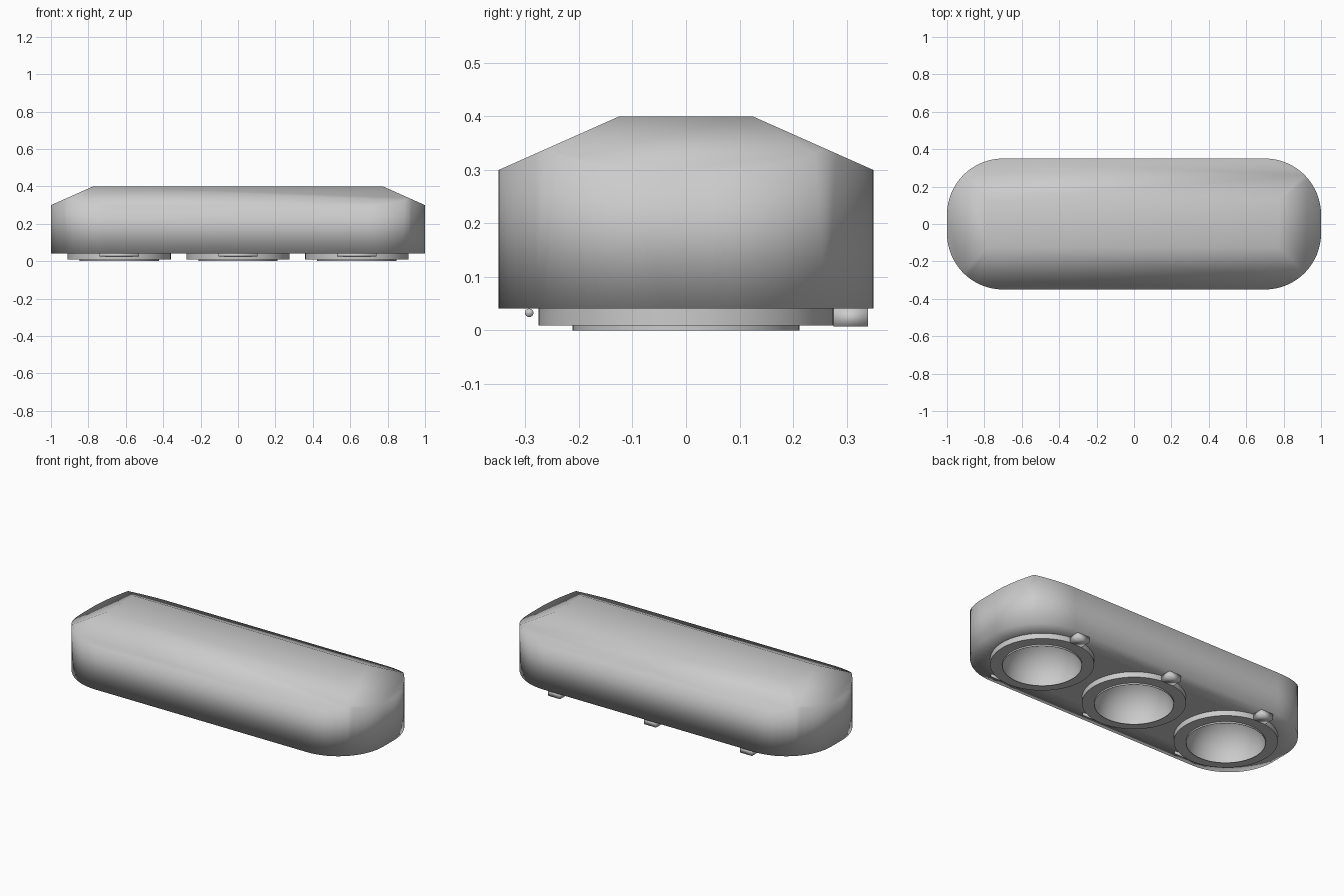
import bpy, bmesh, math

if "Cube" in bpy.data.objects:
    bpy.data.objects.remove(bpy.data.objects["Cube"])

SPACING = 0.635
BASE_Z = 0.041
CENTERS = ((-SPACING, "left"), (0, "middle"), (SPACING, "right"))


def finish(bm, name, angle=None):
    bmesh.ops.recalc_face_normals(bm, faces=bm.faces)
    mesh = bpy.data.meshes.new(name)
    bm.to_mesh(mesh)
    bm.free()
    obj = bpy.data.objects.new(name, mesh)
    bpy.context.collection.objects.link(obj)
    bpy.ops.object.select_all(action='DESELECT')
    obj.select_set(True)
    bpy.context.view_layer.objects.active = obj
    if angle is None:
        bpy.ops.object.shade_smooth()
    else:
        bpy.ops.object.shade_smooth_by_angle(angle=math.radians(angle))
    return obj


def lathe(name, profile, cx, steps=64):
    bm = bmesh.new()
    verts = [bm.verts.new((r, 0, z)) for r, z in profile]
    edges = [bm.edges.new(p) for p in zip(verts, verts[1:])]
    bmesh.ops.spin(bm, geom=verts + edges, cent=(0, 0, 0), axis=(0, 0, 1),
                   angle=2 * math.pi, steps=steps)
    bmesh.ops.remove_doubles(bm, verts=bm.verts, dist=1e-5)
    obj = finish(bm, name, 40)
    # Open shell: make sure the outside of the ring faces outward
    wall = max(obj.data.polygons, key=lambda p: p.center.xy.length)
    if wall.normal.xy.dot(wall.center.xy) < 0:
        obj.data.flip_normals()
    obj.location.x = cx
    return obj


# Body: rounded outline under a hipped roof, convex so it is built as a hull
bm = bmesh.new()
R, N = 0.3, 16
for sx in (1, -1):
    for sy in (1, -1):
        for i in range(N + 1):
            a = math.pi / 2 * i / N
            x, y = sx * (1 - R + R * math.cos(a)), sy * (0.35 - R + R * math.sin(a))
            inset = max(abs(x) - 0.775, abs(y) - 0.125, 0)
            bm.verts.new((x, y, BASE_Z))
            bm.verts.new((x, y, 0.4 - 0.1 * inset / 0.225))
        bm.verts.new((sx * 0.775, sy * 0.125, 0.4))
bmesh.ops.convex_hull(bm, input=bm.verts)
bmesh.ops.dissolve_limit(bm, angle_limit=math.radians(0.5),
                         verts=bm.verts, edges=bm.edges)
# Underside refilled around three round openings
floor = [f for f in bm.faces if all(v.co.z < BASE_Z + 1e-4 for v in f.verts)]
bmesh.ops.delete(bm, geom=floor, context='FACES_ONLY')
loops = [e for e in bm.edges if len(e.link_faces) == 1]
for cx, label in CENTERS:
    ring = [bm.verts.new((cx + 0.25 * math.cos(math.tau * i / 48),
                          0.25 * math.sin(math.tau * i / 48), BASE_Z)) for i in range(48)]
    loops += [bm.edges.new((ring[i - 1], ring[i])) for i in range(48)]
bmesh.ops.triangle_fill(bm, edges=loops, use_beauty=True, normal=(0, 0, -1))
finish(bm, "body")

# Three repeated units on the underside
bowl = [(0.21 * math.cos(math.pi / 2 * t / 20), 0.21 * math.sin(math.pi / 2 * t / 20))
        for t in range(20)] + [(0, 0.21)]
for cx, label in CENTERS:
    # Stepped ring around a round bowl
    lathe(label + "_ring", [(0.276, BASE_Z), (0.276, 0.009), (0.212, 0.009),
                            (0.212, 0.0)] + bowl, cx)
    # Block at the back
    bm = bmesh.new()
    bmesh.ops.create_cube(bm, size=1)
    bmesh.ops.scale(bm, vec=(0.08, 0.065, 0.034), verts=bm.verts)
    block = finish(bm, label + "_block")
    block.location = (cx, 0.308, 0.024)
    # Thin round bar at the front
    bm = bmesh.new()
    bmesh.ops.create_cone(bm, cap_ends=True, segments=16, radius1=0.008,
                          radius2=0.008, depth=0.21)
    bar = finish(bm, label + "_bar")
    bar.rotation_euler.y = math.pi / 2
    bar.location = (cx, -0.293, 0.033)
